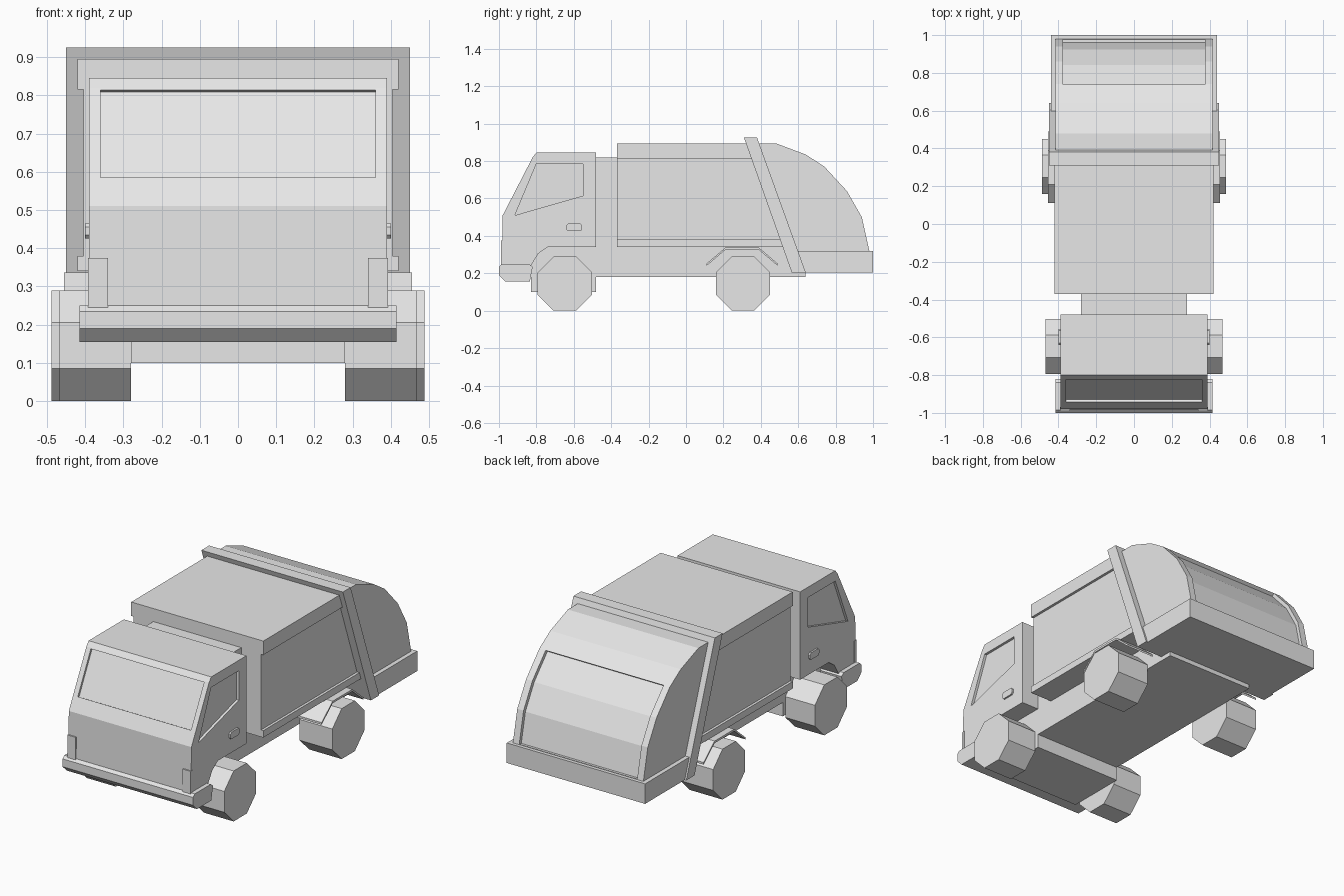
import bpy, bmesh, math
from mathutils import Vector

cube = bpy.data.objects.get("Cube")
if cube:
    bpy.data.objects.remove(cube, do_unlink=True)

grey = bpy.data.materials.new("light_grey")
grey.use_nodes = True
grey.diffuse_color = (0.8, 0.8, 0.8, 1)
grey.node_tree.nodes["Principled BSDF"].inputs["Base Color"].default_value = (0.8, 0.8, 0.8, 1)


def prism(name, profile, x0, x1):
    """Extrude a (y, z) profile from x0 to x1."""
    bm = bmesh.new()
    face = bm.faces.new([bm.verts.new((x0, y, z)) for y, z in profile])
    ext = bmesh.ops.extrude_face_region(bm, geom=[face])["geom"]
    verts = [v for v in ext if isinstance(v, bmesh.types.BMVert)]
    bmesh.ops.translate(bm, verts=verts, vec=(x1 - x0, 0, 0))
    bmesh.ops.recalc_face_normals(bm, faces=bm.faces)
    mesh = bpy.data.meshes.new(name)
    bm.to_mesh(mesh)
    bm.free()
    mesh.materials.append(grey)
    obj = bpy.data.objects.new(name, mesh)
    bpy.context.collection.objects.link(obj)
    return obj


def wide(name, profile, half):
    return prism(name, profile, -half, half)


def pair(name, profile, x0, x1):
    return [prism("left_" + name, profile, x0, x1),
            prism("right_" + name, profile, -x1, -x0)]


def rect(y0, y1, z0, z1):
    return [(y0, z0), (y1, z0), (y1, z1), (y0, z1)]


def band(path, offset_a, offset_b):
    """Closed profile between two shifted copies of a path."""
    def shift(o):
        return [(y + o[0], z + o[1]) for y, z in path]
    return shift(offset_a) + shift(offset_b)[::-1]


def cut(target, cutter):
    cutter.hide_render = True
    mod = target.modifiers.new("recess", 'BOOLEAN')
    mod.operation = 'DIFFERENCE'
    mod.solver = 'EXACT'
    mod.object = cutter
    bpy.context.view_layer.objects.active = target
    bpy.ops.object.modifier_apply(modifier=mod.name)
    bpy.data.objects.remove(cutter, do_unlink=True)


# Cab with wheel arch, recessed windscreen and door windows
cab = wide("cab", [(-.985, .24), (-.98, .51), (-.82, .82), (-.8, .845), (-.48, .845),
                   (-.48, .34), (-.74, .34), (-.79, .305), (-.83, .24)], .39)
cut(cab, wide("windscreen_cutter",
              band([(-.941, .585), (-.823, .815)], (.011, -.006), (-.044, .023)), .36))
window = [(-.915, .51), (-.8, .785), (-.55, .785), (-.55, .615)]
for cutter in pair("window_cutter", window, .375, .45):
    cut(cab, cutter)

# Cab details
pair("headlight", rect(-.99, -.97, .245, .375), .34, .392)
pair("door_handle", [(-.64, .435), (-.63, .425), (-.565, .425), (-.555, .435),
                     (-.555, .455), (-.565, .465), (-.63, .465), (-.64, .455)], .385, .4)
wide("front_bumper", [(-1, .19), (-1, .235), (-.985, .25), (-.84, .25), (-.82, .235),
                      (-.835, .155), (-.965, .155)], .415)

# Chassis and the block behind the cab
wide("front_axle_block", rect(-.83, -.48, .1, .36), .28)
wide("chassis", rect(-.49, .64, .18, .36), .28)
wide("cab_body_link", rect(-.49, -.36, .18, .82), .28)

# Cargo body with overhanging rails
wide("body", [(-.37, .34), (-.37, .895), (.35, .895), (.54, .34)], .405)
pair("top_rail", [(-.37, .815), (-.37, .895), (.34, .895), (.37, .815)], .4, .42)
pair("bottom_rail", [(-.37, .34), (-.37, .38), (.52, .38), (.535, .34)], .4, .42)
wide("body_strap", [(.31, .925), (.38, .925), (.64, .205), (.565, .205)], .45)

# Rounded rear hopper with a recessed tailgate
curve = [(.48, .895), (.64, .835), (.74, .77), (.86, .64), (.94, .5), (.98, .32)]
hopper = wide("rear_hopper", [(.35, .895)] + curve + [(.56, .32)], .415)
gate = curve[2:-1] + [(.98, .322)]
cut(hopper, wide("tailgate_cutter", band(gate, (-.017, -.012), (.06, .045)), .375))
wide("rear_bumper", [(.59, .32), (1, .32), (1, .205), (.63, .205)], .44)

# Rear mudguards
arch = [(.11, .24), (.21, .325), (.39, .325), (.49, .24)]
pair("rear_mudguard", band(arch, (0, 0), (0, .012)), .27, .455)

# Eight-sided wheels
radius = .145 / math.cos(math.pi / 8)
for name, y, outer in (("front_wheel", -.648, .468), ("rear_wheel", .305, .488)):
    angles = [math.pi / 8 + i * math.pi / 4 for i in range(8)]
    pair(name, [(y + radius * math.cos(a), .145 + radius * math.sin(a)) for a in angles],
         .28, outer)
